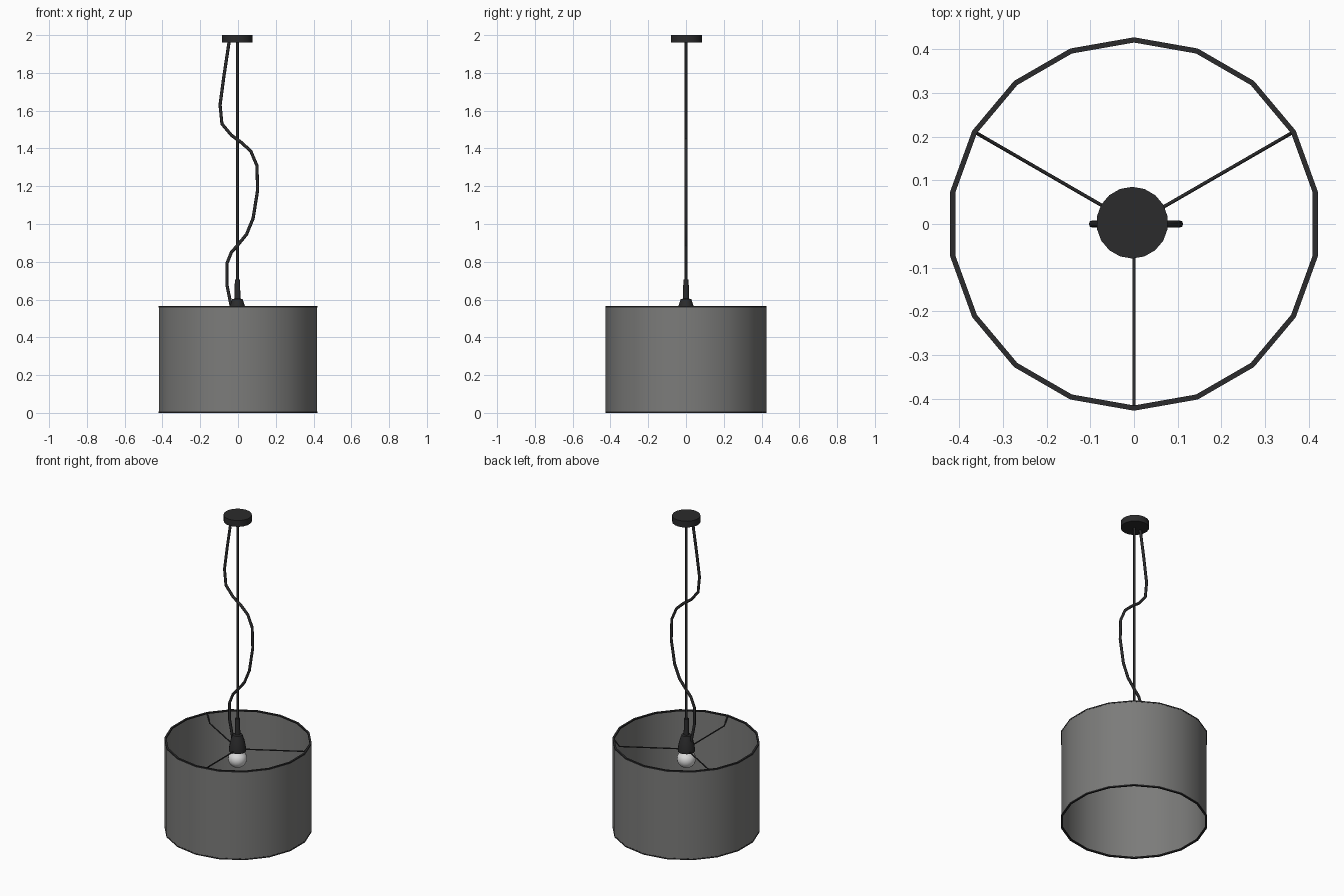
import bpy, bmesh, math
from mathutils import Vector

if "Cube" in bpy.data.objects:
    bpy.data.objects.remove(bpy.data.objects["Cube"])


def material(name, r, g, b):
    m = bpy.data.materials.new(name)
    m.diffuse_color = (r, g, b, 1)
    m.use_nodes = True
    m.node_tree.nodes["Principled BSDF"].inputs["Base Color"].default_value = m.diffuse_color
    return m


BLACK = material("black metal", 0.024, 0.024, 0.025)
GREY = material("grey fabric", 0.2, 0.2, 0.195)
WHITE = material("bulb white", 0.75, 0.75, 0.75)


def lathe(name, profile, sides, mat, closed=False, centre=(0, 0), smooth=True):
    """Revolve (radius, z) points around a vertical axis."""
    bm = bmesh.new()
    rings = []
    for r, z in profile:
        if r == 0:
            rings.append([bm.verts.new((centre[0], centre[1], z))] * sides)
            continue
        ring = []
        for i in range(sides):
            a = math.pi / 2 + math.tau * i / sides
            ring.append(bm.verts.new((centre[0] + r * math.cos(a), centre[1] + r * math.sin(a), z)))
        rings.append(ring)
    pairs = list(zip(rings, rings[1:]))
    if closed:
        pairs.append((rings[-1], rings[0]))
    for lo, hi in pairs:
        for i in range(sides):
            j = (i + 1) % sides
            corners = list(dict.fromkeys((lo[i], lo[j], hi[j], hi[i])))
            bm.faces.new(corners)
    bmesh.ops.recalc_face_normals(bm, faces=bm.faces)
    me = bpy.data.meshes.new(name)
    bm.to_mesh(me)
    bm.free()
    me.materials.append(mat)
    ob = bpy.data.objects.new(name, me)
    bpy.context.collection.objects.link(ob)
    if smooth:
        bpy.ops.object.select_all(action='DESELECT')
        ob.select_set(True)
        bpy.context.view_layer.objects.active = ob
        bpy.ops.object.shade_smooth_by_angle(angle=math.radians(30))
    return ob


def tube(name, points, radius, mat):
    """Round wire through the given points."""
    cu = bpy.data.curves.new(name, 'CURVE')
    cu.dimensions = '3D'
    cu.bevel_depth = radius
    cu.bevel_resolution = 2
    cu.use_fill_caps = True
    sp = cu.splines.new('POLY')
    sp.points.add(len(points) - 1)
    for p, co in zip(sp.points, points):
        p.co = (*co, 1)
    cu.materials.append(mat)
    ob = bpy.data.objects.new(name, cu)
    bpy.context.collection.objects.link(ob)
    return ob


# Drum shade: thin 18-sided shell, open at both ends
lathe("shade", [(0.426, 0.004), (0.426, 0.561), (0.423, 0.561), (0.423, 0.004)],
      18, GREY, closed=True)

# Rim rings at the bottom and top of the shade
for name, z in (("bottom_rim", 0.0), ("top_rim", 0.557)):
    lathe(name, [(0.427, z), (0.427, z + 0.008), (0.415, z + 0.008), (0.415, z)],
          18, BLACK, closed=True)

# Three spokes, dropping from the top rim and running in to the socket
for i in range(3):
    a = math.radians(30 + 120 * i)
    d = Vector((math.cos(a), math.sin(a), 0))
    path = [d * r + Vector((0, 0, z)) for r, z in ((0.421, 0.56), (0.385, 0.51), (0.02, 0.51))]
    tube(f"spoke_{i + 1}", path, 0.004, BLACK)

# Ceiling canopy
lathe("ceiling_canopy", [(0, 1.96), (0.082, 1.96), (0.082, 2.0), (0, 2.0)], 18, BLACK,
      centre=(-0.004, 0.003))

# Hanging rod
tube("hanging_rod", [(-0.003, 0, 0.65), (-0.003, 0, 1.97)], 0.0075, BLACK)

# Lamp socket with its narrow sleeve
lathe("socket", [(0, 0.705), (0.014, 0.705), (0.016, 0.605), (0.028, 0.602),
                 (0.042, 0.56), (0.050, 0.515), (0.050, 0.50), (0, 0.50)], 18, BLACK,
      centre=(-0.003, 0))

# Bulb: round globe with a short neck
globe = [(0.055 * math.sin(math.radians(t)), 0.45 - 0.055 * math.cos(math.radians(t)))
         for t in range(15, 136, 15)]
lathe("bulb", [(0, 0.395)] + globe + [(0.03, 0.505), (0, 0.505)], 18, WHITE, centre=(-0.003, 0))

# Loose power cord winding round the rod
cord = [(-0.042, 1.998), (-0.075, 1.78), (-0.095, 1.63), (-0.085, 1.53), (-0.035, 1.47),
        (0.02, 1.43), (0.068, 1.385), (0.1, 1.31), (0.104, 1.18), (0.08, 1.03),
        (0.045, 0.945), (0.0, 0.89), (-0.035, 0.85), (-0.059, 0.79), (-0.059, 0.68),
        (-0.035, 0.56)]
tube("power_cord", [(x, 0, z) for x, z in cord], 0.0085, BLACK)
